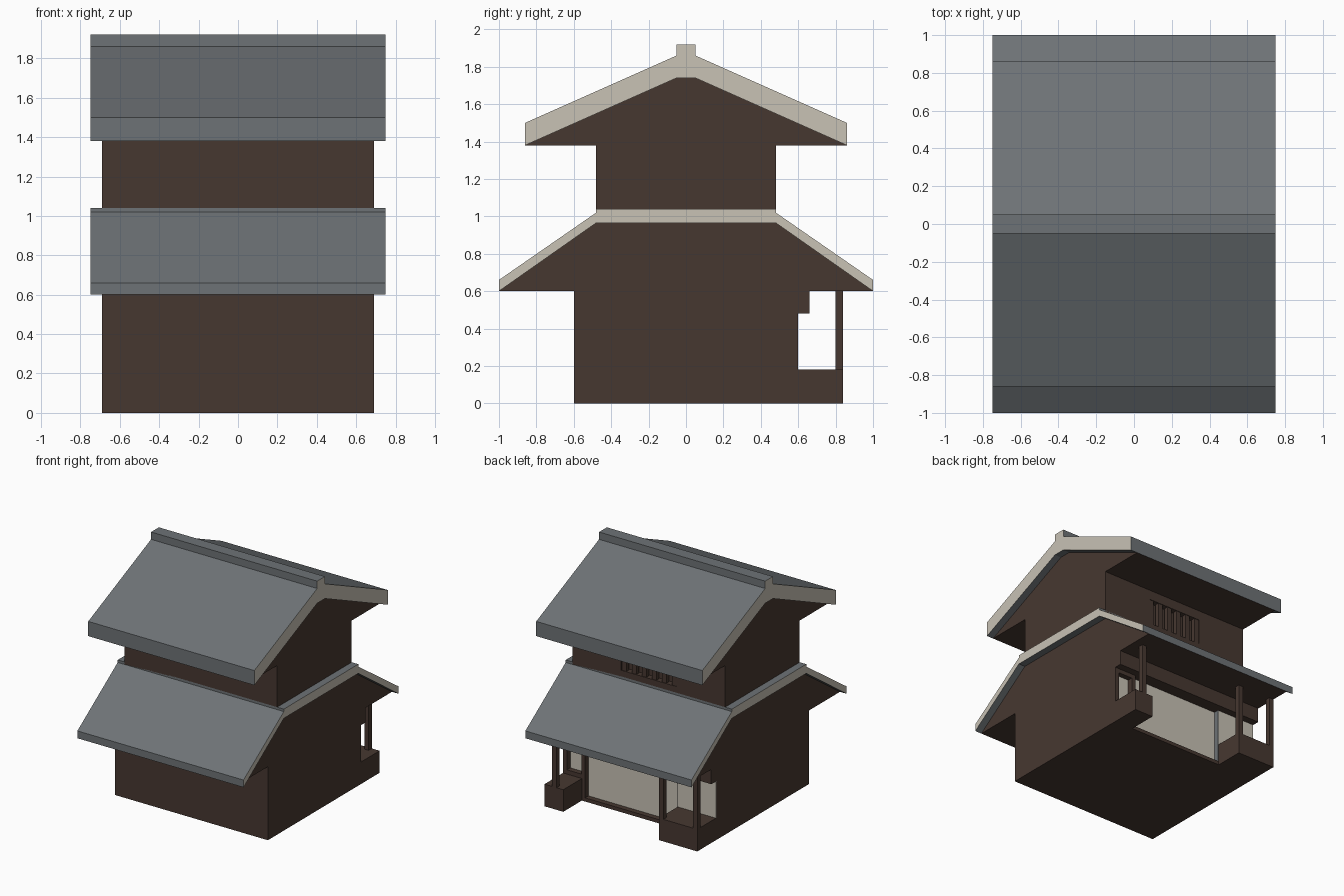
import bpy, bmesh

if "Cube" in bpy.data.objects:
    bpy.data.objects.remove(bpy.data.objects["Cube"])


def material(name, rgb):
    m = bpy.data.materials.new(name)
    m.diffuse_color = (*rgb, 1)
    m.use_nodes = True
    m.node_tree.nodes["Principled BSDF"].inputs["Base Color"].default_value = m.diffuse_color
    return m


WOOD = material("dark_wood", (0.062, 0.039, 0.030))
PLASTER = material("cream_plaster", (0.58, 0.54, 0.46))
SLATE = material("slate_grey", (0.155, 0.170, 0.180))


def finish(name, bm, mats):
    bmesh.ops.recalc_face_normals(bm, faces=bm.faces)
    bm.normal_update()
    if len(mats) > 1:                      # second colour on the gable ends
        for f in bm.faces:
            f.material_index = int(abs(f.normal.x) > 0.9)
    mesh = bpy.data.meshes.new(name)
    bm.to_mesh(mesh)
    bm.free()
    for m in mats:
        mesh.materials.append(m)
    ob = bpy.data.objects.new(name, mesh)
    bpy.context.collection.objects.link(ob)
    return ob


def prism(name, half_profile, hx, *mats):
    """Mirror a (y, z) half profile and extrude it along x from -hx to hx."""
    pts = half_profile + [(-y, z) for y, z in reversed(half_profile)]
    bm = bmesh.new()
    face = bm.faces.new([bm.verts.new((-hx, y, z)) for y, z in pts])
    new = bmesh.ops.extrude_face_region(bm, geom=[face])["geom"]
    bmesh.ops.translate(bm, vec=(2 * hx, 0, 0),
                        verts=[v for v in new if isinstance(v, bmesh.types.BMVert)])
    return finish(name, bm, mats)


def box(name, x, y, z, mat):
    bm = bmesh.new()
    bmesh.ops.create_cube(bm, size=1)
    for v in bm.verts:
        v.co = [(a + b) / 2 + c * (b - a) for (a, b), c in zip((x, y, z), v.co)]
    return finish(name, bm, [mat])


# Roofs: slate with cream gable ends
prism("lower_roof", [(-0.48, 0.965), (-1, 0.60), (-1, 0.66), (-0.48, 1.02), (-0.48, 1.04)],
      0.75, SLATE, PLASTER)
prism("upper_roof", [(-0.05, 1.74), (-0.86, 1.38), (-0.86, 1.50), (-0.05, 1.86), (-0.05, 1.92)],
      0.75, SLATE, PLASTER)

# Gable fillings with flat soffits
prism("lower_gable", [(-1, 0.60), (-0.48, 0.965)], 0.69, WOOD)
prism("upper_gable", [(-0.86, 1.38), (-0.05, 1.74)], 0.69, WOOD)

# Walls
box("lower_wall", (-0.69, 0.69), (-0.60, 0.55), (0, 0.60), WOOD)
upper = box("upper_wall", (-0.69, 0.69), (-0.48, 0.48), (1.0, 1.38), WOOD)

# Barred window at the back of the upper floor
cutter = box("window_cutter", (-0.25, 0.25), (0.43, 0.55), (1.09, 1.30), WOOD)
cutter.hide_render = True
cutter.hide_set(True)
mod = upper.modifiers.new("window", 'BOOLEAN')
mod.operation = 'DIFFERENCE'
mod.object = cutter
for i in range(6):
    cx = -0.225 + 0.09 * i
    box("window_bar", (cx - 0.02, cx + 0.02), (0.44, 0.475), (1.09, 1.30), WOOD)

# Shop front at the back: lintel, sill and cream panels
box("lintel", (-0.69, 0.69), (0.55, 0.66), (0.48, 0.60), WOOD)
box("sill", (-0.345, 0.52), (0.55, 0.60), (0, 0.03), WOOD)
box("centre_panel", (-0.345, 0.49), (0.55, 0.557), (0.03, 0.48), PLASTER)
box("side_wall", (-0.69, -0.345), (0.55, 0.594), (0, 0.48), WOOD)
box("side_panel", (-0.69, -0.345), (0.594, 0.60), (0.18, 0.48), PLASTER)
box("panel_edge", (-0.345, -0.338), (0.557, 0.60), (0.03, 0.48), SLATE)

# Framed window beside the entrance
box("side_window", (0.52, 0.66), (0.55, 0.557), (0.18, 0.48), PLASTER)
for a, b in ((0.49, 0.525), (0.655, 0.69)):
    box("window_jamb", (a, b), (0.55, 0.60), (0, 0.48), WOOD)
for a, b in ((0.18, 0.215), (0.445, 0.48)):
    box("window_rail", (0.525, 0.655), (0.55, 0.60), (a, b), WOOD)

# Porch blocks and posts
box("porch_block_wide", (-0.69, -0.345), (0.55, 0.84), (0, 0.18), WOOD)
box("porch_block_narrow", (0.52, 0.69), (0.55, 0.84), (0, 0.18), WOOD)
for cx in (-0.67, -0.365, 0.60):
    box("porch_post", (cx - 0.02, cx + 0.02), (0.80, 0.84), (0.18, 0.60), WOOD)
